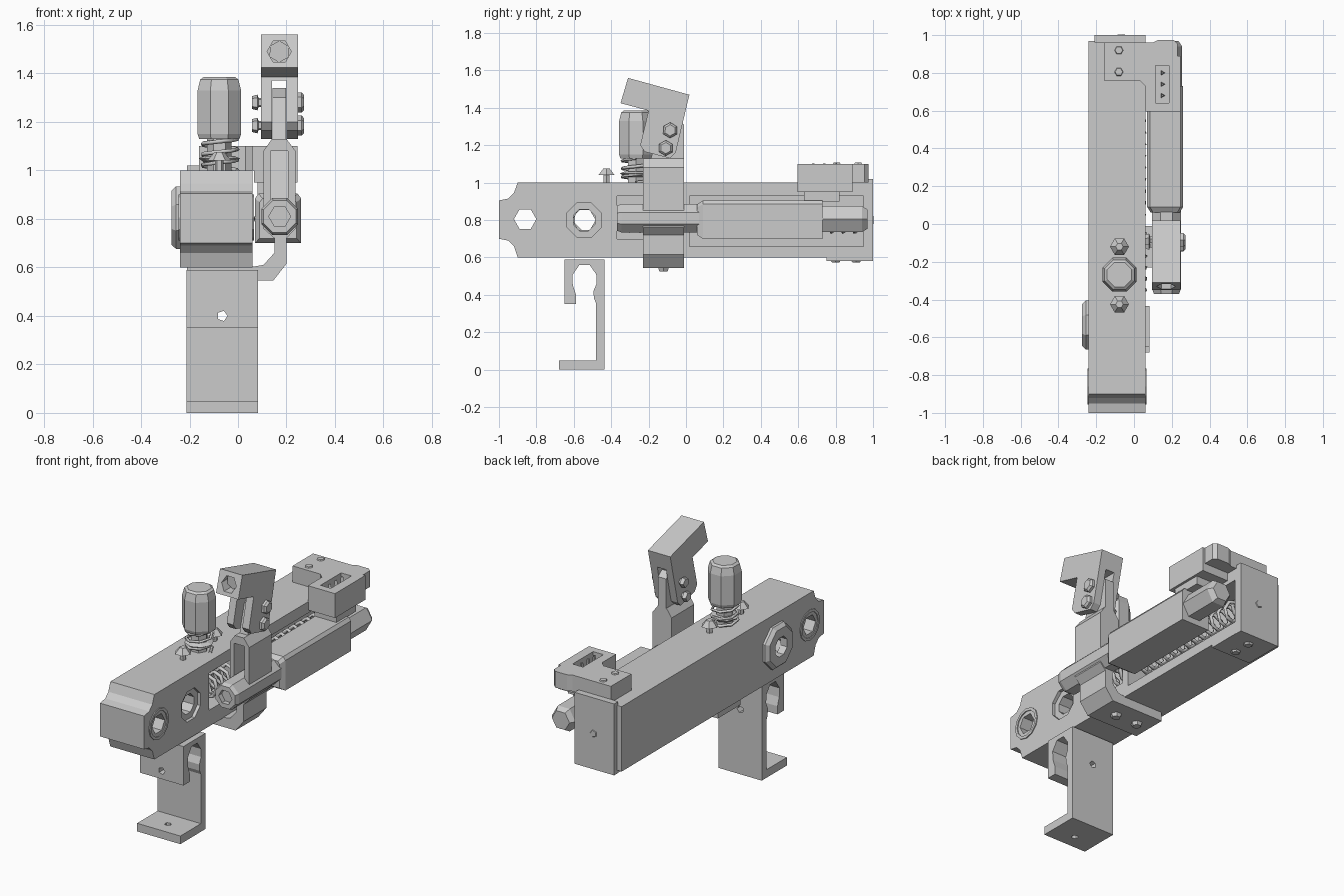
import bpy, bmesh, math

SWAP = {'x': lambda p, u, v: (p, u, v),   # profile in (y, z)
        'y': lambda p, u, v: (u, p, v),   # profile in (x, z)
        'z': lambda p, u, v: (u, v, p)}   # profile in (x, y)


def loft(name, axis, rings, closed=False):
    """rings: list of (position along axis, [(u, v), ...])"""
    bm = bmesh.new()
    vs = [[bm.verts.new(SWAP[axis](p, u, v)) for u, v in pts] for p, pts in rings]
    n = len(vs[0])
    pairs = list(zip(vs, vs[1:])) + ([(vs[-1], vs[0])] if closed else [])
    for a, b in pairs:
        for i in range(n):
            j = (i + 1) % n
            bm.faces.new((a[i], a[j], b[j], b[i]))
    if not closed:
        bm.faces.new(vs[0])
        bm.faces.new(vs[-1])
    bmesh.ops.recalc_face_normals(bm, faces=bm.faces)
    me = bpy.data.meshes.new(name)
    bm.to_mesh(me)
    bm.free()
    ob = bpy.data.objects.new(name, me)
    bpy.context.collection.objects.link(ob)
    return ob


def prism(name, axis, a, b, pts):
    return loft(name, axis, [(a, pts), (b, pts)])


def box(name, x, y, z):
    return prism(name, 'z', z[0], z[1],
                 [(x[0], y[0]), (x[1], y[0]), (x[1], y[1]), (x[0], y[1])])


def turned(name, axis, c, stations, n=6, rot=0.0, closed=False):
    """stations: (position, radius) along the axis"""
    ang = [2 * math.pi * i / n + rot for i in range(n)]
    return loft(name, axis, [(p, [(c[0] + r * math.cos(t), c[1] + r * math.sin(t)) for t in ang])
                             for p, r in stations], closed)


def cut(ob, *cutters):
    for c in cutters:
        m = ob.modifiers.new('cut', 'BOOLEAN')
        m.operation, m.object, m.solver = 'DIFFERENCE', c, 'EXACT'
        bpy.context.view_layer.objects.active = ob
        bpy.ops.object.modifier_apply(modifier=m.name)
        bpy.data.objects.remove(c)


def spring(name, axis, c, a, b, r, turns, wire):
    cu = bpy.data.curves.new(name, 'CURVE')
    cu.dimensions, cu.bevel_depth, cu.bevel_resolution = '3D', wire, 0
    sp = cu.splines.new('POLY')
    n = turns * 7
    sp.points.add(n)
    for i in range(n + 1):
        t = 2 * math.pi * i / 7
        sp.points[i].co = (*SWAP[axis](a + (b - a) * i / n, c[0] + r * math.cos(t),
                                       c[1] + r * math.sin(t)), 1)
    ob = bpy.data.objects.new(name, cu)
    bpy.context.collection.objects.link(ob)
    bpy.ops.object.select_all(action='DESELECT')
    ob.select_set(True)
    bpy.context.view_layer.objects.active = ob
    bpy.ops.object.convert(target='MESH')


# main beam with scooped front corners, bores and side recesses
beam = prism('beam', 'x', -0.24, 0.06, [
    (-1, 0.70), (-0.95, 0.69), (-0.92, 0.66), (-0.90, 0.60), (0.97, 0.60), (0.97, 1.0),
    (-0.90, 1.0), (-0.92, 0.945), (-0.95, 0.915), (-1, 0.905)])
cut(beam,
    turned('c', 'x', (-0.86, 0.805), [(-0.4, 0.06), (0.4, 0.06)], 6),
    turned('c', 'x', (-0.545, 0.80), [(-0.4, 0.062), (0.4, 0.062)], 6),
    turned('c', 'x', (-0.545, 0.80), [(-0.1, 0.1), (0.4, 0.1)], 8, math.pi / 8),
    box('c', (-0.08, 0.2), (0.02, 0.95), (0.66, 0.93)),
    box('c', (-0.08, 0.2), (-0.37, -0.03), (0.70, 0.93)))
for x0, x1 in ((-0.245, -0.235), (0.055, 0.066)):
    turned('front_bore_ring', 'x', (-0.86, 0.805),
           [(x0, 0.095), (x1, 0.095), (x1, 0.078), (x0, 0.078)], 12, 0, True)
turned('side_bushing', 'x', (-0.535, 0.805),
       [(-0.23, 0.14), (-0.255, 0.14), (-0.275, 0.12), (-0.275, 0.062), (-0.23, 0.062)],
       8, math.pi / 8, True)
turned('inner_bushing', 'x', (-0.545, 0.80),
       [(-0.1, 0.1), (0.04, 0.1), (0.04, 0.062), (-0.1, 0.062)], 8, math.pi / 8, True)
spring('rear_spring', 'x'.replace('x', 'y'), (0.0, 0.79), 0.05, 0.92, 0.055, 14, 0.012)
spring('front_spring', 'y', (0.0, 0.80), -0.35, -0.05, 0.06, 5, 0.012)

# end plate and its fasteners
box('end_plate', (-0.21, 0.06), (0.96, 1.0), (0.58, 1.02))
box('end_foot', (-0.21, 0.06), (0.75, 0.99), (0.582, 0.605))
turned('end_socket', 'y', (-0.07, 0.80), [(0.99, 0.035), (1.003, 0.02)], 5)
for y in (0.80, 0.91):
    turned('foot_bolt', 'z', (-0.07, y), [(0.59, 0.035), (0.572, 0.022)], 6)

# side body with threaded nose and hexagonal tail
c = 0.02
sec = [(0.07, 0.70), (0.26, 0.70), (0.26, 0.885), (0.245, 0.905), (0.085, 0.905), (0.07, 0.885)]
sm = [(0.165 + (u - 0.165) * 0.8, 0.80 + (v - 0.80) * 0.8) for u, v in sec]
loft('side_body', 'y', [(0.06, sm), (0.09, sec), (0.73, sec)])
turned('side_tail', 'y', (0.175, 0.805), [(0.72, 0.08), (0.94, 0.08), (0.97, 0.06)], 6)
rod = turned('front_rod', 'y', (0.172, 0.81), [(-0.37, 0.072), (-0.345, 0.082), (0.08, 0.082)],
             8, math.pi / 8)
cut(rod, turned('c', 'y', (0.172, 0.81), [(-0.5, 0.045), (-0.34, 0.045)], 6))

# rear top bracket: L-shaped plate with window and pegs
br = prism('top_bracket', 'z', 1.0, 1.10, [
    (-0.16, 0.76), (0.03, 0.76), (0.06, 0.73), (0.06, 0.595), (0.245, 0.595), (0.245, 0.89),
    (0.23, 0.89), (0.23, 0.955), (0.21, 0.975), (0.13, 0.975), (0.10, 0.96), (-0.16, 0.96)])
cut(br, box('c', (0.115, 0.185), (0.64, 0.84), (1.04, 1.2)))
box('bracket_lower', (0.065, 0.245), (0.595, 0.89), (0.95, 1.0))
box('bracket_spacer', (0.08, 0.23), (0.63, 0.82), (0.90, 0.95))
for y in (0.68, 0.74, 0.80):
    turned('window_peg', 'z', (0.15, y), [(1.03, 0.016), (1.102, 0.008)], 3)
for y in (0.805, 0.92):
    turned('bracket_bolt', 'z', (-0.08, y), [(1.09, 0.028), (1.107, 0.02)], 6)

# clamp arm: passes under the beam, rises round the rod as a channel, ends in a tongue
prism('clamp_under', 'y', -0.23, -0.01, [
    (-0.21, 0.545), (0.145, 0.545), (0.20, 0.615), (0.20, 0.74), (0.15, 0.74),
    (0.15, 0.66), (0.105, 0.61), (0.06, 0.603), (-0.21, 0.603)])
clamp = prism('clamp_channel', 'y', -0.23, -0.01, [
    (0.15, 0.72), (0.20, 0.72), (0.237, 0.76), (0.237, 1.08), (0.20, 1.13), (0.14, 1.13),
    (0.105, 1.08), (0.105, 0.76)])
cut(clamp, prism('c', 'x', 0.135, 0.207, [(-0.4, 0.88), (-0.08, 0.88), (-0.04, 1.08), (-0.4, 1.08)]))
prism('clamp_tongue', 'x', 0.142, 0.198, [(-0.19, 1.12), (-0.01, 1.12), (-0.01, 1.31), (-0.05, 1.34),
                                          (-0.14, 1.30)])
for x in (-0.12, 0.03):
    turned('clamp_bolt', 'z', (x, -0.12), [(0.55, 0.035), (0.525, 0.025)], 6)

# forked lever with pivot bolts
lever = prism('lever', 'x', 0.095, 0.247, [
    (-0.31, 1.56), (0.018, 1.47), (-0.055, 1.16), (-0.085, 1.13), (-0.22, 1.165), (-0.245, 1.20),
    (-0.20, 1.385), (-0.35, 1.425)])
cut(lever, box('c', (0.14, 0.20), (-0.5, 0.5), (1.0, 1.37)),
    turned('c', 'y', (0.17, 1.49), [(-0.6, 0.05), (-0.25, 0.05)], 6))
turned('lever_socket', 'y', (0.17, 1.49), [(-0.29, 0.045), (-0.24, 0.045)], 6, 0.5)
for y, z in ((-0.085, 1.28), (-0.108, 1.185)):
    turned('pivot_bolt', 'x', (y, z), [(0.24, 0.042), (0.262, 0.042), (0.273, 0.03)], 6, 0.5)
    turned('pivot_nut', 'x', (y, z), [(0.10, 0.02), (0.085, 0.02), (0.08, 0.034), (0.058, 0.028)], 5)

# knob on its spring
turned('knob', 'z', (-0.077, -0.268),
       [(1.13, 0.09), (1.15, 0.097), (1.33, 0.097), (1.375, 0.085), (1.385, 0.07)], 8, math.pi / 8)
turned('knob_stem', 'z', (-0.077, -0.268), [(0.99, 0.05), (1.14, 0.05)], 6)
turned('knob_collar', 'z', (-0.077, -0.268), [(1.03, 0.06), (1.05, 0.085), (1.06, 0.06)], 8)
spring('knob_spring', 'z', (-0.077, -0.268), 1.0, 1.13, 0.075, 3, 0.009)
for y in (-0.425, -0.12):
    turned('top_screw', 'z', (-0.077, y),
           [(0.98, 0.018), (1.05, 0.018), (1.04, 0.05), (1.075, 0.02)], 6)

# hooked post with foot
post = prism('hooked_post', 'x', -0.212, 0.083, [
    (-0.65, 0.35), (-0.65, 0.59), (-0.435, 0.59), (-0.435, 0.0), (-0.68, 0.0), (-0.68, 0.05),
    (-0.48, 0.05), (-0.48, 0.355), (-0.492, 0.38), (-0.495, 0.42), (-0.478, 0.46), (-0.48, 0.51),
    (-0.515, 0.56), (-0.57, 0.56), (-0.608, 0.505), (-0.605, 0.45), (-0.588, 0.40), (-0.588, 0.35)])
cut(post, turned('c', 'y', (-0.065, 0.40), [(-0.8, 0.022), (-0.3, 0.022)], 5),
    turned('c', 'z', (-0.065, -0.59), [(-0.1, 0.02), (0.1, 0.02)], 5))
